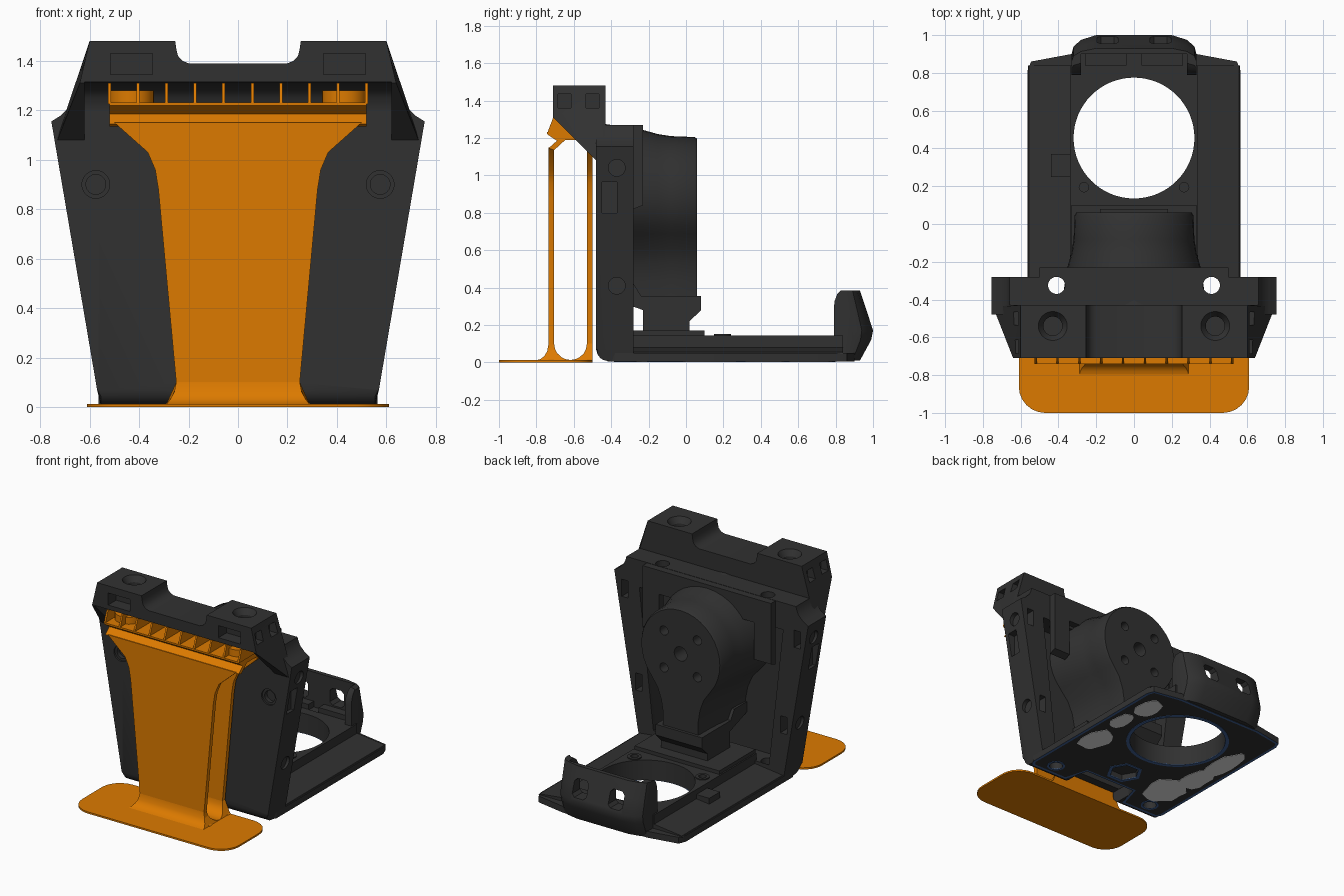
import bpy, bmesh, math, random

if "Cube" in bpy.data.objects:
    bpy.data.objects.remove(bpy.data.objects["Cube"])
random.seed(4)


def material(name, r, g, b):
    m = bpy.data.materials.new(name)
    m.use_nodes = True
    m.diffuse_color = (r, g, b, 1)
    m.node_tree.nodes["Principled BSDF"].inputs["Base Color"].default_value = (r, g, b, 1)
    return m


DARK = material("charcoal", 0.031, 0.031, 0.031)
ORANGE = material("orange", 0.72, 0.195, 0.0)
BLUE = material("outline blue", 0.05, 0.12, 0.3)
GREY = material("patch grey", 0.85, 0.85, 0.85)


def loft(name, rings, mat=None, inset=None):
    """Skin a list of equal rings of 3D points and cap both ends."""
    bm = bmesh.new()
    rows = [[bm.verts.new(p) for p in ring] for ring in rings]
    n = len(rows[0])
    for a, b in zip(rows, rows[1:]):
        for i in range(n):
            bm.faces.new((a[i], a[(i + 1) % n], b[(i + 1) % n], b[i]))
    first = bm.faces.new(rows[0])
    bm.faces.new(rows[-1])
    bmesh.ops.recalc_face_normals(bm, faces=bm.faces)
    if inset:
        border = bmesh.ops.inset_region(bm, faces=[first], thickness=0.02)
        for f in border["faces"]:
            f.material_index = 1
    me = bpy.data.meshes.new(name)
    bm.to_mesh(me)
    bm.free()
    for m in (mat, inset):
        if m:
            me.materials.append(m)
    ob = bpy.data.objects.new(name, me)
    bpy.context.collection.objects.link(ob)
    smooth(me)
    return ob


def smooth(me):
    me.shade_smooth()
    me.set_sharp_from_angle(angle=math.radians(30))


def place(axis, a, b, t):
    return {"x": (t, a, b), "y": (a, t, b), "z": (a, b, t)}[axis]


def prism(name, pts, axis, lo, hi, mat=None, inset=None):
    return loft(name, [[place(axis, a, b, t) for a, b in pts] for t in (lo, hi)], mat, inset)


def box(name, x, y, z, mat=None):
    return prism(name, [(x[0], y[0]), (x[1], y[0]), (x[1], y[1]), (x[0], y[1])], "z", *z, mat)


def circle(a, b, r, n=32):
    return [(a + r * math.cos(math.tau * i / n), b + r * math.sin(math.tau * i / n)) for i in range(n)]


def disc(name, axis, a, b, r, lo, hi, mat=None, n=32):
    return prism(name, circle(a, b, r, n), axis, lo, hi, mat)


def sym(half):
    return half + [(-a, b) for a, b in reversed(half)]


def cut(ob, *cutters):
    """Subtract the cutters, bake the result and remove them."""
    for c in cutters:
        mod = ob.modifiers.new("cut", "BOOLEAN")
        mod.operation, mod.solver, mod.object = "DIFFERENCE", "EXACT", c
        c.hide_render = True
    dg = bpy.context.evaluated_depsgraph_get()
    me = bpy.data.meshes.new_from_object(ob.evaluated_get(dg))
    ob.modifiers.clear()
    ob.data = me
    smooth(me)
    for c in cutters:
        bpy.data.objects.remove(c)


def rod_hole(s):
    return disc("cutter", "z", s * 0.41, -0.325, 0.045, -0.1, 1.4)


# Orange foot with rounded corners
r = 0.14
corners = [(0.61 - r, -0.5 - r, 0), (-0.61 + r, -0.5 - r, 1), (-0.61 + r, -1 + r, 2), (0.61 - r, -1 + r, 3)]
foot = [(x + r * math.cos(math.radians(90 * q + 15 * i)), y + r * math.sin(math.radians(90 * q + 15 * i)))
        for x, y, q in corners for i in range(7)]
prism("foot", foot, "z", 0, 0.012, ORANGE)

# Twin orange panels with a flared outline
flare = [(0.3, 0.008), (0.278, 0.022), (0.26, 0.05), (0.25, 0.1), (0.322, 0.88),
         (0.335, 0.96), (0.365, 1.03), (0.52, 1.17)]
prism("front_panel", sym(flare[:-1] + [(0.5, 1.15)]), "y", -0.735, -0.705, ORANGE)
prism("rear_panel", sym(flare + [(0.52, 1.2)]), "y", -0.53, -0.5, ORANGE)

# Curved fillets at the panel feet
arc = [(-0.6175 + 0.0875 * math.cos(math.pi * i / 10), 0.1 - 0.087 * math.sin(math.pi * i / 10)) for i in range(11)]
cradle = [(-0.5, 0.1)] + arc + [(-0.735, 0.1), (-0.742, 0.06), (-0.758, 0.033), (-0.78, 0.017), (-0.805, 0.01), (-0.5, 0.01)]
loft("panel_cradle", [[(s * (0.25 + 0.05 * max(0, 1 - z / 0.1) ** 2), y, z) for y, z in cradle] for s in (-1, 1)], ORANGE)

# Orange comb under the head
prism("comb_tray", [(-0.735, 1.145), (-0.705, 1.135), (-0.645, 1.19), (-0.5, 1.19), (-0.5, 1.232), (-0.742, 1.232),
                    (-0.742, 1.22), (-0.69, 1.185)], "x", -0.52, 0.52, ORANGE)
for i in range(10):
    x = -0.52 + i * 1.04 / 9
    prism("comb_rib", [(-0.742, 1.225), (-0.71, 1.31), (-0.56, 1.3), (-0.5, 1.225)], "x", x - 0.006, x + 0.006, ORANGE)
for s in (-1, 1):
    disc("screw_support", "z", s * 0.43, -0.6, 0.09, 1.2, 1.28, ORANGE)

# Upright: tapered plate with side flanges and a recessed back
half = [(0.555, 0), (0.57, 0.07), (0.755, 1.155), (0.715, 1.18), (0.68, 1.215), (0.665, 1.25), (0.66, 1.27)]
rings = [[(x, y, max(z, low)) for x, z in sym(half)]
         for y, low in ((-0.48, 0.068), (-0.474, 0.045), (-0.46, 0.025), (-0.442, 0.013), (-0.42, 0.008), (-0.28, 0.008))]
upright = loft("upright", rings, DARK)
cutters = [prism("cutter", sym([(0.45, 0.1), (0.56, 1.08)]), "y", -0.42, -0.2),
           box("cutter", (-0.22, 0.22), (-0.6, -0.2), (-0.1, 0.1))]
for s in (-1, 1):
    cutters += [rod_hole(s), disc("cutter", "y", s * 0.575, 0.9, 0.056, -0.6, -0.468),
                disc("cutter", "y", s * 0.575, 0.9, 0.04, -0.6, -0.44),
                box("cutter", sorted((s * 0.67, s * 0.8)), (-0.45, -0.37), (0.8, 0.965))]
    for z in (0.41, 1.04):
        x = 0.56 + 0.17 * z
        cutters += [disc("cutter", "x", -0.37, z, 0.045, *sorted((s * (x - 0.025), s * (x + 0.1)))),
                    box("cutter", sorted((s * (x - 0.09), s * (x - 0.04))), (-0.36, -0.2), (z - 0.06, z + 0.06))]
cut(upright, *cutters)

# Lintel and hanging tabs behind the head
lintel = box("lintel", (-0.5, 0.5), (-0.44, -0.23), (1.1, 1.268), DARK)
cut(lintel, rod_hole(-1), rod_hole(1))
for s in (-1, 1):
    tab = prism("hanging_tab", [(-0.28, 0.82), (-0.23, 0.84), (-0.23, 1.2), (-0.28, 1.2)], "x",
                *sorted((s * 0.37, s * 0.5)), DARK)
    cut(tab, rod_hole(s))

# Head: hollow underneath, with slanted gussets at both ends
head_profile = [(-0.71, 1.48, 0.6), (-0.43, 1.48, 0.6), (-0.43, 1.25, 0.665),
                (-0.44, 1.08, 0.735), (-0.48, 1.08, 0.73), (-0.71, 1.31, 0.64)]
head = loft("head", [[(s * w, y, z) for y, z, w in head_profile] for s in (-1, 1)], DARK)
cutters = [prism("cutter", sym([(0.2, 1.39), (0.225, 1.4), (0.243, 1.42), (0.25, 1.45), (0.27, 1.6)]), "y", -0.8, -0.35),
           prism("cutter", [(-0.8, 1), (-0.48, 1), (-0.48, 1.2), (-0.49, 1.25), (-0.52, 1.285), (-0.57, 1.305),
                            (-0.8, 1.32)], "x", -0.62, 0.62)]
for s in (-1, 1):
    cone = [[(*p, z) for p in circle(s * 0.43, -0.54, q)] for q, z in ((0.05, 1.36), (0.05, 1.44), (0.09, 1.5))]
    cutters += [loft("cutter", cone),
                box("cutter", sorted((s * 0.345, s * 0.515)), (-0.8, -0.62), (1.345, 1.43))]
    for y in (-0.65, -0.5):
        cutters.append(box("cutter", sorted((s * 0.57, s * 0.8)), (y - 0.035, y + 0.035), (1.36, 1.435)))
cut(head, *cutters)

# Motor housing: teardrop lofted out of the upright
top = [(0.315 * math.cos(math.radians(d)), 0.89 + 0.315 * math.sin(math.radians(d))) for d in range(90, -50, -10)]
drop = [(0, 1.205)] + sym(top[1:] + [(0.185, 0.61), (0.155, 0.53), (0.14, 0.44), (0.14, 0.35)])
stations = ((-0.43, 1.22), (-0.23, 1.12), (-0.15, 1.05), (-0.08, 1.015), (0.045, 1), (0.06, 0.97))
housing = loft("motor_housing", [[(x * k, y, max(0.35, 0.89 + (z - 0.89) * (k if z > 0.89 else 1)))
                                  for x, z in drop] for y, k in stations], DARK)
cutters = [disc("cutter", "y", 0, 0.89, 0.05, -0.05, 0.2)]
cutters += [disc("cutter", "y", sx * 0.13, 0.89 + sz * 0.13, 0.032, -0.02, 0.2) for sx in (-1, 1) for sz in (-1, 1)]
cut(housing, *cutters)

# Connector block below the housing
prism("connector", [(-0.23, 0.12), (0.02, 0.12), (0.02, 0.22), (0.08, 0.28), (0.08, 0.355), (-0.24, 0.355),
                    (-0.28, 0.42), (-0.43, 0.42), (-0.43, 0.35), (-0.23, 0.28)], "x", -0.18, 0.18, DARK)
box("connector_flange", (-0.33, 0.33), (-0.3, 0.1), (0.1, 0.17), DARK)

# Base plate with blue outlined underside and a raised middle
outline = sym([(0.2, -0.25), (0.25, -0.42), (0.54, -0.42), (0.565, -0.38), (0.565, 0.81), (0.545, 0.86), (0.33, 0.9)])
base = prism("base_plate", outline, "z", 0.006, 0.05, DARK, BLUE)
cut(base, disc("cutter", "z", 0, 0.455, 0.32, -1, 1, n=64), rod_hole(-1), rod_hole(1),
    disc("cutter", "z", 0, -0.1, 0.1, -0.1, 0.045, n=6))
deck = prism("raised_deck", sym([(0.56, 0.046), (0.555, 0.055), (0.34, 0.08), (0.34, 0.145)]), "y", -0.3, 0.84, DARK)
cut(deck, disc("cutter", "z", 0, 0.455, 0.32, -1, 1, n=64), rod_hole(-1), rod_hole(1),
    *[disc("cutter", "z", s * 0.265, 0.195, 0.025, 0.1, 0.3) for s in (-1, 1)])
for s in (-1, 1):
    boss = disc("deck_boss", "z", s * 0.265, 0.195, 0.045, 0.1, 0.152, DARK)
    cut(boss, disc("cutter", "z", s * 0.265, 0.195, 0.025, 0.12, 0.3))
box("square_clip", (-0.44, -0.32), (0.25, 0.37), (0.05, 0.11), DARK)

# Blue rings and grey patches under the base
for name, x, y, r1, r2, n in (("hole_outline", 0, 0.455, 0.345, 0.32, 64), ("hex_outline", 0, -0.1, 0.125, 0.1, 6),
                              ("rod_outline", 0.41, -0.325, 0.06, 0.045, 32),
                              ("rod_outline", -0.41, -0.325, 0.06, 0.045, 32)):
    ring = disc(name, "z", x, y, r1, 0.003, 0.008, BLUE, n)
    cut(ring, disc("cutter", "z", x, y, r2, -0.1, 0.1, n=n))
for x, y, rx, ry in ((0.43, 0.12, 0.1, 0.15), (0.46, 0.42, 0.06, 0.11), (0.43, 0.66, 0.08, 0.13),
                     (-0.36, -0.1, 0.14, 0.17), (-0.43, 0.14, 0.09, 0.15), (-0.45, 0.4, 0.08, 0.2)):
    blob = [(x + rx * (a + random.uniform(-0.1, 0.1)), y + ry * (b + random.uniform(-0.1, 0.1)))
            for a, b in circle(0, 0, 0.95, 14)]
    prism("underside_patch", blob, "z", 0.003, 0.008, GREY)

# Rear clip: rounded wall with windows and an open inside
clip_profile = [(0.79, 0.05), (0.79, 0.29), (0.8, 0.33), (0.825, 0.365), (0.86, 0.385), (0.93, 0.385),
                (0.965, 0.28), (1.0, 0.17), (0.99, 0.12), (0.93, 0.01), (0.86, 0.01)]
widths = ((-0.33, 0.1), (-0.32, 0.06), (-0.28, 0.025), (-0.2, 0), (0.2, 0), (0.28, 0.025), (0.32, 0.06), (0.33, 0.1))
clip = loft("rear_clip", [[(x, y - d * max(0, (y - 0.79) / 0.21), z) for y, z in clip_profile] for x, d in widths], DARK)
window = [(0.035, 0.19), (0.055, 0.21), (0.055, 0.29), (0.035, 0.31)]
cut(clip, box("cutter", (-0.28, 0.28), (0.7, 0.9), (0.14, 0.5)),
    *[prism("cutter", [(x + s * 0.14, z) for x, z in sym(window)], "y", 0.85, 1.2) for s in (-1, 1)])
for s in (-1, 1):
    box("clip_pad", sorted((s * 0.04, s * 0.26)), (0.84, 0.92), (0.13, 0.18), DARK)
